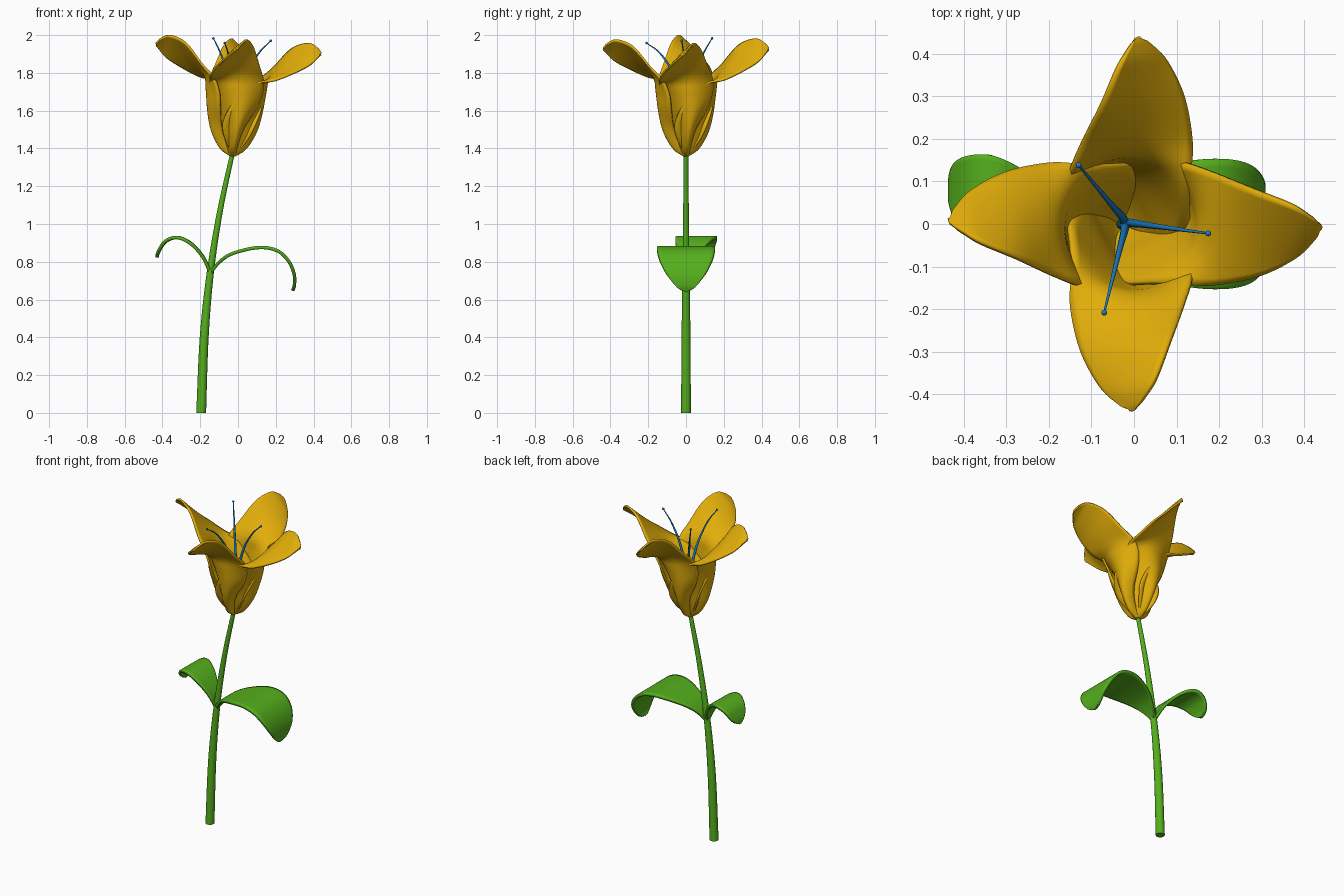
import bpy, bmesh, math
from mathutils import Vector, Matrix

if "Cube" in bpy.data.objects:
    bpy.data.objects.remove(bpy.data.objects["Cube"])


def material(name, rgb):
    m = bpy.data.materials.new(name)
    m.diffuse_color = (*rgb, 1)
    m.use_nodes = True
    m.node_tree.nodes["Principled BSDF"].inputs["Base Color"].default_value = m.diffuse_color
    return m


GOLD = material("golden petal", (0.76, 0.42, 0.003))
GREEN = material("leaf green", (0.09, 0.43, 0.012))
BLUE = material("stamen blue", (0.01, 0.21, 0.57))


def spline(pts, steps):
    """Smooth curve through the points (Catmull-Rom)."""
    p = [Vector(q) for q in pts]
    p = [2 * p[0] - p[1]] + p + [2 * p[-1] - p[-2]]
    out = []
    for i in range(1, len(p) - 2):
        a, b, c, d = p[i - 1:i + 3]
        for k in range(steps):
            t = k / steps
            out.append(0.5 * (2 * b + (c - a) * t + (2 * a - 5 * b + 4 * c - d) * t * t
                              + (3 * b - a - 3 * c + d) * t ** 3))
    return out + [p[-2]]


def finish(name, bm, mat):
    bmesh.ops.recalc_face_normals(bm, faces=bm.faces)
    me = bpy.data.meshes.new(name)
    bm.to_mesh(me)
    bm.free()
    me.materials.append(mat)
    ob = bpy.data.objects.new(name, me)
    bpy.context.collection.objects.link(ob)
    bpy.ops.object.select_all(action='DESELECT')
    ob.select_set(True)
    bpy.context.view_layer.objects.active = ob
    bpy.ops.object.shade_smooth_by_angle(angle=math.radians(50))
    return ob


def blade(name, left, mid, right, matrix, mat, thick, cols=16, steps=5):
    """Thin curved sheet lofted over three rails."""
    bm = bmesh.new()
    rows = []
    for l, m, r in zip(spline(left, steps), spline(mid, steps), spline(right, steps)):
        row = []
        for j in range(cols + 1):
            u = 2 * j / cols - 1
            row.append(bm.verts.new(matrix @ (m + (r - l) * u / 2 + ((l + r) / 2 - m) * u * u)))
        rows.append(row)
    for a, b in zip(rows, rows[1:]):
        for j in range(cols):
            bm.faces.new((a[j], a[j + 1], b[j + 1], b[j]))
    ob = finish(name, bm, mat)
    s = ob.modifiers.new("thickness", 'SOLIDIFY')
    s.thickness, s.offset = thick, 0
    return ob


def tube(name, pts, mat, sides=16, ball=0):
    """Tapered round tube through (x, y, z, radius) points, optional ball at the end."""
    bm = bmesh.new()
    path = spline(pts, 6)
    rings = []
    for i, q in enumerate(path):
        d = (path[min(i + 1, len(path) - 1)] - path[max(i - 1, 0)]).to_3d().normalized()
        if i == 0:
            d = Vector((0, 0, 1))
        sx = Vector((0, 1, 0)).cross(d).normalized()
        sy = d.cross(sx)
        rings.append([bm.verts.new(q.to_3d() + q.w * (math.cos(a) * sx + math.sin(a) * sy))
                      for a in (2 * math.pi * k / sides for k in range(sides))])
    for a, b in zip(rings, rings[1:]):
        for k in range(sides):
            n = (k + 1) % sides
            bm.faces.new((a[k], a[n], b[n], b[k]))
    bm.faces.new(rings[0][::-1])
    bm.faces.new(rings[-1])
    if ball:
        bmesh.ops.create_icosphere(bm, subdivisions=2, radius=ball,
                                   matrix=Matrix.Translation(path[-1].to_3d()))
    return finish(name, bm, mat)


# Stem
tube("stem", [(-.195, 0, 0, .026), (-.179, 0, .4, .0235), (-.147, 0, .74, .019),
              (-.095, 0, 1.07, .015), (-.028, 0, 1.38, .012)], GREEN)


# Leaves: distance out, height, half width; sweep bends the leaf sideways
def leaf(name, prof, side, sweep):
    m = Matrix.Translation((-.147, 0, 0))
    rail = lambda s: [(side * d + .06 * sweep * s * w, s * w + sweep * d, z) for d, z, w in prof]
    blade(name, rail(-1), rail(0), rail(1), m, GREEN, .018)


leaf("right_leaf", [(0, .74, .012), (.045, .795, .045), (.105, .838, .088), (.205, .868, .132),
                    (.29, .875, .15), (.365, .853, .152), (.417, .80, .137), (.444, .735, .104),
                    (.446, .68, .062), (.44, .656, .033), (.436, .647, .008)], 1, 0)
leaf("left_leaf", [(0, .74, .012), (.035, .82, .045), (.09, .886, .08), (.148, .922, .1),
                   (.195, .927, .104), (.24, .905, .088), (.268, .865, .064),
                   (.279, .838, .036), (.281, .823, .008)], -1, .3)

# Petals: rails given as outward distance, sideways offset, height
LOW = [(.003, -.012, 0), (-.022, -.04, .04), (-.05, -.08, .1), (-.06, -.11, .17),
       (-.022, -.138, .26), (.055, -.138, .35), (.122, -.142, .395), (.2, -.142, .41),
       (.3, -.12, .455), (.38, -.078, .5), (.42, -.038, .54), (.437, -.014, .562)]
MID = [(.01, 0, 0), (.06, 0, .035), (.097, 0, .1), (.12, 0, .17),
       (.14, 0, .26), (.155, 0, .345), (.165, 0, .405), (.2, -.01, .455),
       (.285, -.022, .518), (.375, -.025, .555), (.418, -.012, .568), (.438, -.007, .565)]
HIGH = [(.005, .012, 0), (.03, .02, .05), (.055, .036, .11), (.068, .06, .17),
        (.078, .11, .255), (.09, .138, .335), (.125, .142, .41), (.19, .12, .475),
        (.28, .08, .58), (.365, .045, .615), (.412, .017, .597), (.437, -.001, .57)]
HEAD = Matrix.Translation((-.03, 0, 1.362)) @ Matrix.Rotation(math.radians(3.3), 4, 'Y')
to_xyz = lambda rail: [(t, -r, z) for r, t, z in rail]
for k, side in enumerate(("front", "right", "back", "left")):
    blade(side + "_petal", to_xyz(LOW), to_xyz(MID), to_xyz(HIGH),
          HEAD @ Matrix.Rotation(k * math.pi / 2, 4, 'Z'), GOLD, .011)

# Stamens
for k, (x, y, z) in enumerate([(-.13, .138, 1.983), (.174, -.022, 1.97), (-.07, -.208, 1.958)]):
    bx, by = -.018, .004
    at = lambda f, h, r: (bx + (x - bx) * f, by + (y - by) * f, h, r)
    tube("stamen_%d" % (k + 1), [(-.028, 0, 1.4, .012), at(.06, 1.6, .01), at(.3, 1.78, .007),
                                 at(.65, 1.9, .0045), at(1, z, .0025)], BLUE, 8, .007)
